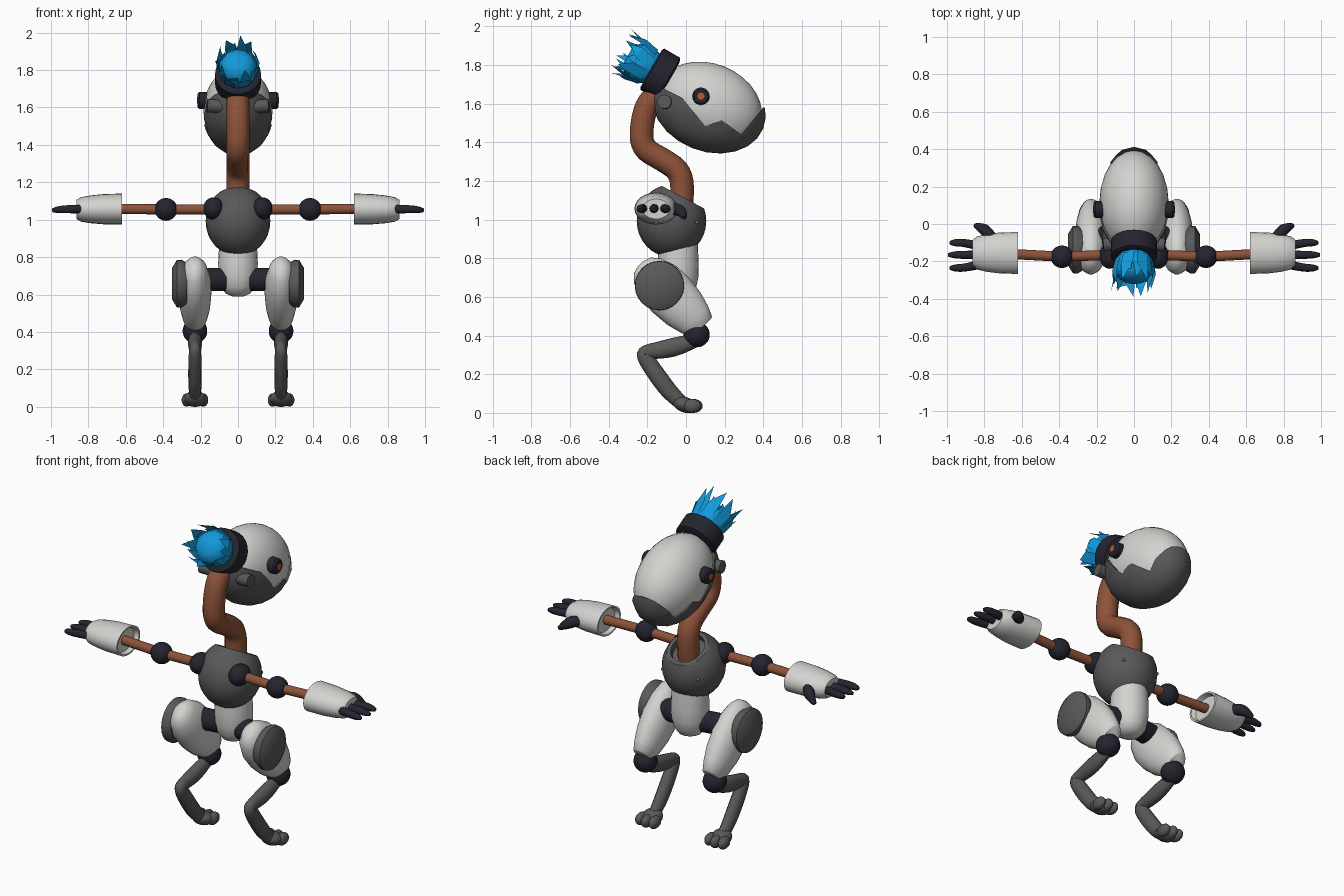
import bpy, bmesh, math, random
from mathutils import Vector, Matrix

random.seed(4)
cube = bpy.data.objects.get("Cube")
if cube:
    bpy.data.objects.remove(cube)


def material(name, rgb):
    m = bpy.data.materials.new(name)
    m.use_nodes = True
    m.diffuse_color = (*rgb, 1)
    m.node_tree.nodes["Principled BSDF"].inputs["Base Color"].default_value = (*rgb, 1)
    return m


WHITE = material("white_shell", (0.65, 0.65, 0.63))
GREY = material("dark_grey", (0.1, 0.1, 0.1))
DARK = material("dark_joint", (0.018, 0.018, 0.03))
BROWN = material("copper_brown", (0.27, 0.085, 0.04))
BLUE = material("bright_blue", (0.006, 0.32, 0.7))
ORANGE = material("orange_light", (0.5, 0.1, 0.03))


def finish(name, bm, mats, matrix=Matrix(), angle=40):
    """Turn a bmesh into a smooth shaded object."""
    bmesh.ops.transform(bm, matrix=matrix, verts=bm.verts)
    bmesh.ops.recalc_face_normals(bm, faces=bm.faces)
    mesh = bpy.data.meshes.new(name)
    bm.to_mesh(mesh)
    bm.free()
    return link(name, mesh, mats, angle)


def link(name, mesh, mats, angle=40):
    mesh.materials.clear()
    for m in mats:
        mesh.materials.append(m)
    ob = bpy.data.objects.new(name, mesh)
    bpy.context.collection.objects.link(ob)
    bpy.ops.object.select_all(action="DESELECT")
    ob.select_set(True)
    bpy.context.view_layer.objects.active = ob
    if angle:
        bpy.ops.object.shade_smooth_by_angle(angle=math.radians(angle))
    return ob


def ball_mesh(loc, radii, tilt=0, segs=20):
    bm = bmesh.new()
    bmesh.ops.create_uvsphere(bm, u_segments=segs, v_segments=segs * 2 // 3, radius=1)
    m = (Matrix.Translation(loc) @ Matrix.Rotation(math.radians(tilt), 4, "X")
         @ Matrix.Diagonal((*radii, 1)))
    bmesh.ops.transform(bm, matrix=m, verts=bm.verts)
    return bm


def ball(name, loc, radii, mat, tilt=0, segs=20):
    return finish(name, ball_mesh(loc, radii, tilt, segs), [mat])


def frame(loc, axis):
    return Matrix.Translation(loc) @ Vector(axis).to_track_quat("Z", "Y").to_matrix().to_4x4()


def lathe(name, profile, mats, loc, axis, scale=(1, 1), segs=24, dark_from=None):
    """Spin (radius, height) points about an axis; scale squashes the section."""
    bm = bmesh.new()
    rings = []
    for r, t in profile:
        rings.append([bm.verts.new((r * scale[0] * math.cos(a), r * scale[1] * math.sin(a), t))
                      for a in (math.tau * i / segs for i in range(segs))])
    for k, (lo, hi) in enumerate(zip(rings, rings[1:])):
        for i in range(segs):
            j = (i + 1) % segs
            f = bm.faces.new((lo[i], lo[j], hi[j], hi[i]))
            f.material_index = int(dark_from is not None and k < dark_from)
    first = bm.faces.new(rings[0][::-1])
    first.material_index = int(dark_from is not None)
    bm.faces.new(rings[-1])
    return finish(name, bm, mats, frame(loc, axis))


def rod(name, mat, start, end, r0, r1=None, segs=20):
    d = Vector(end) - Vector(start)
    return lathe(name, [(r0, 0), (r1 or r0, d.length)], [mat], start, d, segs=segs)


def tube(name, points, mat, flat=1):
    """Smooth tube through (x, y, z, radius) points, flattened in x."""
    cu = bpy.data.curves.new(name, "CURVE")
    cu.dimensions = "3D"
    cu.bevel_depth, cu.bevel_resolution, cu.use_fill_caps = 1, 4, True
    sp = cu.splines.new("NURBS")
    sp.points.add(len(points) - 1)
    cx = points[0][0]
    for p, (x, y, z, r) in zip(sp.points, points):
        p.co, p.radius = (x - cx, y, z, 1), r
    sp.order_u, sp.use_endpoint_u, sp.resolution_u = 3, True, 6
    tmp = bpy.data.objects.new(name + "_path", cu)
    mesh = bpy.data.meshes.new_from_object(tmp)
    bpy.data.objects.remove(tmp)
    mesh.transform(Matrix.Translation((cx, 0, 0)) @ Matrix.Diagonal((flat, 1, 1, 1)))
    return link(name, mesh, [mat])


# Head shell and zigzag lower jaw
HEAD = (0, 0.117, 1.585)
ball("head_shell", HEAD, (0.185, 0.285, 0.222), WHITE, -22, 24)
jaw = ball("jaw", HEAD, (0.193, 0.305, 0.232), GREY, -22, 18)
outline = [(-0.3, 1.2), (-0.3, 1.62), (-0.14, 1.69), (-0.02, 1.63), (0.1, 1.483), (0.185, 1.514),
           (0.285, 1.44), (0.4, 1.58), (0.5, 1.58), (0.5, 1.2)]
bm = bmesh.new()
face = bm.faces.new([bm.verts.new((-0.4, y, z)) for y, z in outline])
side = bmesh.ops.extrude_face_region(bm, geom=[face])["geom"]
bmesh.ops.translate(bm, vec=(0.8, 0, 0), verts=[v for v in side if isinstance(v, bmesh.types.BMVert)])
cutter = finish("jaw_cutter", bm, [GREY], angle=0)
cutter.hide_render = True
mod = jaw.modifiers.new("zigzag", "BOOLEAN")
mod.operation, mod.solver, mod.object = "INTERSECT", "EXACT", cutter
bpy.context.view_layer.objects.active = jaw
bpy.ops.object.modifier_apply(modifier=mod.name)
bpy.data.objects.remove(cutter)

# Collar on the back of the head
BACK = Vector((0, -0.87, 0.5)).normalized()
collar = Vector((0, -0.135, 1.755))
lathe("collar", [(0.1, -0.06), (0.123, -0.05), (0.123, 0.045), (0.11, 0.052), (0.09, 0.052)],
      [DARK], collar, BACK)

# Jagged blue plume
lathe("plume_core", [(0.08, 0.03), (0.1, 0.08), (0.104, 0.12), (0.085, 0.165), (0.045, 0.19)],
      [BLUE], collar, BACK, segs=11)
bm = bmesh.new()
for layer, count in ((0.0, 10), (0.012, 8)):
    for i in range(count):
        a = math.tau * (i + layer * 30) / count
        base = 0.1 + layer
        tip_t, tip_r = random.uniform(0.17, 0.25), random.uniform(0.09, 0.135)
        ring = [(a - 0.32, base - 0.01, 0.07), (a + 0.32, base - 0.01, 0.07),
                (a + 0.36, base + 0.006, 0.145), (a + random.uniform(-0.4, 0.4), tip_r, tip_t),
                (a - 0.2, base + 0.004, 0.15)]
        vs = [bm.verts.new((r * math.cos(b), r * math.sin(b), t)) for b, r, t in ring]
        bm.faces.new((vs[0], vs[1], vs[2], vs[4]))
        bm.faces.new((vs[4], vs[2], vs[3]))
finish("plume_shards", bm, [BLUE], frame(collar, BACK), 15)

# Curved neck
tube("neck", [(0, y, z, 0.061) for y, z in
              ((-0.1, 1.68), (-0.19, 1.63), (-0.23, 1.5), (-0.23, 1.37), (-0.12, 1.31),
               (-0.03, 1.25), (-0.015, 1.14), (-0.03, 1.04))], BROWN)

# Chest: rounded bowl cut by a sloping plane with a sunken top
bm = ball_mesh((0, -0.075, 0.993), (0.173, 0.18, 0.188), 0, 24)
slope = Vector((0, 0.47, 0.88)).normalized()
cut = bmesh.ops.bisect_plane(bm, geom=bm.verts[:] + bm.edges[:] + bm.faces[:],
                             plane_co=(0, -0.02, 1.118), plane_no=slope, clear_outer=True)
rim = [e for e in cut["geom_cut"] if isinstance(e, bmesh.types.BMEdge)]
cap = bmesh.ops.contextual_create(bm, geom=rim)["faces"]
bmesh.ops.inset_region(bm, faces=cap, thickness=0.022)
floor = bmesh.ops.extrude_face_region(bm, geom=cap)["geom"]
bmesh.ops.translate(bm, vec=slope * -0.04, verts=[v for v in floor if isinstance(v, bmesh.types.BMVert)])
bmesh.ops.delete(bm, geom=cap, context="FACES_ONLY")
finish("chest", bm, [GREY])

# Abdomen
lathe("abdomen", [(0.03, 0), (0.065, 0.015), (0.09, 0.05), (0.104, 0.11), (0.106, 0.18), (0.1, 0.3)],
      [WHITE], (0, -0.04, 0.59), (0, 0, 1))

for s, side in ((1, "left"), (-1, "right")):
    def at(x, y, z):
        return (s * x, y, z)

    out = (s, 0, 0)

    # Eye, jaw hinge and chest light
    lathe(side + "_eye", [(0.045, 0), (0.045, 0.045), (0.036, 0.055)], [DARK], at(0.162, 0.077, 1.638), out)
    rod(side + "_eye_light", ORANGE, at(0.2, 0.077, 1.638), at(0.22, 0.077, 1.638), 0.018)
    rod(side + "_jaw_hinge", GREY, at(0.08, -0.105, 1.605), at(0.165, -0.112, 1.61), 0.036)
    ball(side + "_chest_light", at(0.118, 0.056, 0.985), (0.009, 0.009, 0.009), ORANGE, 0, 10)

    # Arm with shoulder and elbow balls
    ball(side + "_shoulder", at(0.13, -0.17, 1.06), (0.056, 0.07, 0.06), DARK)
    rod(side + "_upper_arm", BROWN, at(0.13, -0.165, 1.055), at(0.385, -0.175, 1.055), 0.027)
    ball(side + "_elbow", at(0.385, -0.175, 1.055), (0.061, 0.061, 0.061), DARK)
    rod(side + "_forearm", BROWN, at(0.385, -0.175, 1.055), at(0.66, -0.16, 1.058), 0.027)

    # Hand: oval cuff with a dark hollow base, three fingers and a thumb
    lathe(side + "_hand", [(0.09, 0.025), (0.1, 0), (0.112, 0), (0.109, 0.1), (0.1, 0.17),
                           (0.088, 0.22), (0.07, 0.243)],
          [WHITE, DARK], at(0.62, -0.155, 1.057), (s, 0, -0.01), (1, 0.74), dark_from=2)
    for i, y in enumerate((-0.235, -0.165, -0.1)):
        tube(f"{side}_finger_{i + 1}", [at(0.82, y * 0.7 - 0.05, 1.057) + (0.024,),
             at(0.9, y, 1.057) + (0.022,), at(0.97, y, 1.053) + (0.019,),
             at(0.994 - 0.01 * (i != 1), y, 1.05) + (0.009,)], DARK)
    tube(side + "_thumb", [at(0.75, -0.09, 1.055) + (0.03,), at(0.78, -0.05, 1.055) + (0.032,),
         at(0.81, -0.02, 1.04) + (0.03,), at(0.85, -0.008, 1.01) + (0.012,)], DARK)

    # Hip, thigh and outer thigh disc
    rod(side + "_hip", DARK, at(0.07, -0.06, 0.68), at(0.2, -0.08, 0.68), 0.062)
    lathe(side + "_thigh", [(0.02, -0.252), (0.06, -0.24), (0.095, -0.2), (0.124, -0.12), (0.13, -0.03),
                            (0.12, 0.07), (0.098, 0.15), (0.076, 0.2), (0.066, 0.206)],
          [WHITE], at(0.23, -0.06, 0.59), (0, 0.7, -0.72), (0.68, 1))
    lathe(side + "_thigh_disc", [(0.11, 0), (0.128, 0.03), (0.126, 0.055), (0.085, 0.08)],
          [GREY], at(0.272, -0.137, 0.658), out)

    # Knee, bent shin and foot
    ball(side + "_knee", at(0.23, 0.055, 0.405), (0.066, 0.068, 0.066), DARK)
    tube(side + "_shin", [at(0.23, 0.05, 0.375) + (0.035,), at(0.23, -0.04, 0.345) + (0.05,),
         at(0.23, -0.13, 0.325) + (0.046,), at(0.23, -0.215, 0.315) + (0.036,),
         at(0.23, -0.215, 0.29) + (0.042,), at(0.23, -0.14, 0.18) + (0.046,),
         at(0.23, -0.07, 0.09) + (0.043,), at(0.23, -0.01, 0.04) + (0.035,)], GREY, 0.8)
    ball(side + "_foot", at(0.23, -0.005, 0.042), (0.06, 0.065, 0.04), GREY, -18)
    for i, dx in enumerate((-0.045, 0, 0.045)):
        ball(f"{side}_toe_{i + 1}", at(0.23 + dx, 0.04 - abs(dx) * 0.2, 0.036),
             (0.027, 0.047, 0.036), GREY, 0, 14)
